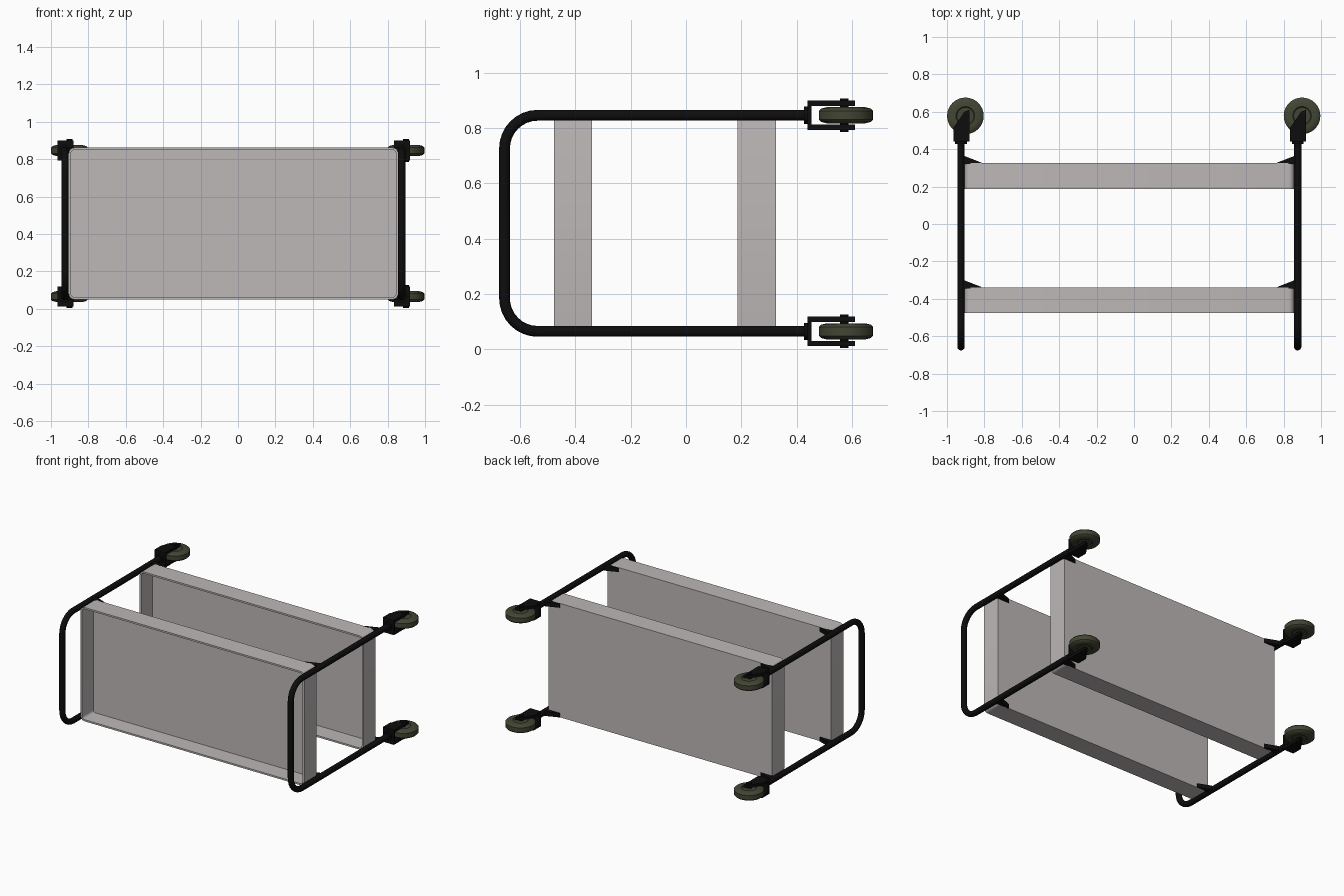
import bpy, bmesh, math

if "Cube" in bpy.data.objects:
    bpy.data.objects.remove(bpy.data.objects["Cube"])


def material(name, rgb):
    m = bpy.data.materials.new(name)
    m.use_nodes = True
    m.diffuse_color = (*rgb, 1)
    m.node_tree.nodes["Principled BSDF"].inputs["Base Color"].default_value = (*rgb, 1)
    return m


STEEL = material("pale grey steel", (0.51, 0.48, 0.475))
BLACK = material("black metal", (0.004, 0.004, 0.004))
RUBBER = material("olive rubber", (0.055, 0.06, 0.034))

LEFT_X, RIGHT_X = 0.875, -0.925      # side frame centres
LOW_Z, HIGH_Z = 0.065, 0.846         # tube heights
TUBE = 0.02


def finish(name, bm, mat, smooth=True):
    bmesh.ops.recalc_face_normals(bm, faces=bm.faces[:])
    mesh = bpy.data.meshes.new(name)
    bm.to_mesh(mesh)
    bm.free()
    mesh.materials.append(mat)
    ob = bpy.data.objects.new(name, mesh)
    bpy.context.collection.objects.link(ob)
    if smooth:
        bpy.ops.object.select_all(action="DESELECT")
        bpy.context.view_layer.objects.active = ob
        ob.select_set(True)
        bpy.ops.object.shade_smooth_by_angle(angle=math.radians(35))
    return ob


def skin(bm, rings):
    """Bridge rings of points and cap both ends."""
    loops = [[bm.verts.new(p) for p in ring] for ring in rings]
    n = len(loops[0])
    for a, b in zip(loops, loops[1:]):
        for i in range(n):
            j = (i + 1) % n
            bm.faces.new((a[i], a[j], b[j], b[i]))
    bm.faces.new(loops[0])
    bm.faces.new(loops[-1])


def prism(bm, outline, z0, z1):
    skin(bm, [[(x, y, z) for x, y in outline] for z in (z0, z1)])


def circle(r, n):
    return [(r * math.cos(math.tau * i / n), r * math.sin(math.tau * i / n)) for i in range(n)]


# U-shaped side frames
def side_frame(name, x):
    front, back, r = -0.656, 0.44, 0.12
    path = [(back, LOW_Z, 0)]
    for cz, start in ((LOW_Z + r, 270), (HIGH_Z - r, 180)):
        for i in range(9):
            a = math.radians(start - 90 * i / 8)
            path.append((front + r + r * math.cos(a), cz + r * math.sin(a), a))
    path.append((back, HIGH_Z, 0))
    rings = []
    for k, (y, z, a) in enumerate(path):
        if k in (0, len(path) - 1):
            a = math.radians(270 if k == 0 else 90)
        rings.append([(x + u, y + v * math.cos(a), z + v * math.sin(a)) for u, v in circle(TUBE, 14)])
    bm = bmesh.new()
    skin(bm, rings)
    finish(name, bm, BLACK)


# Open trays with rounded corners and a thin rim
def rounded_rect(inset, y):
    x0, x1, z0, z1, r = -0.905 + inset, 0.856 - inset, 0.05 + inset, 0.861 - inset, 0.03 - inset
    pts = []
    for q, (cx, cz) in enumerate(((x1 - r, z1 - r), (x0 + r, z1 - r), (x0 + r, z0 + r), (x1 - r, z0 + r))):
        for i in range(6):
            a = math.radians(90 * q + 18 * i)
            pts.append((cx + r * math.cos(a), y, cz + r * math.sin(a)))
    return pts


def tray(name, y0, y1):
    t = 0.012
    bm = bmesh.new()
    skin(bm, [rounded_rect(0, y1), rounded_rect(0, y0), rounded_rect(t, y0), rounded_rect(t, y1 - t)])
    finish(name, bm, STEEL)


# Triangular gussets joining a tray to the frames
def gussets(name, y):
    bm = bmesh.new()
    for x, s in ((RIGHT_X, 1), (LEFT_X, -1)):
        for z in (LOW_Z, HIGH_Z):
            prism(bm, [(x, y - 0.005), (x + s * 0.11, y - 0.005), (x + s * 0.11, y + 0.003),
                       (x + s * 0.02, y + 0.038), (x, y + 0.038)], z - 0.015, z + 0.015)
    finish(name, bm, BLACK, smooth=False)


# Casters: swivel collar, fork, axle and wheel
def caster(label, x, z):
    bm = bmesh.new()
    skin(bm, [[(x + u, y, z + v) for u, v in circle(0.031, 16)] for y in (0.427, 0.452)])
    plate = [(-0.04, 0.44), (0.045, 0.44), (0.045, 0.61), (0.018, 0.6), (-0.04, 0.515)]
    for s in (-1, 1):
        prism(bm, [(x + u, y) for u, y in plate], z + s * 0.034, z + s * 0.053)
    web = [(-0.04, 0.44), (0.045, 0.44), (0.045, 0.453), (-0.04, 0.453)]
    prism(bm, [(x + u, y) for u, y in web], z - 0.04, z + 0.04)
    ax, ay = x + 0.0235, 0.578
    prism(bm, [(ax + u, ay + v - 0.006) for u, v in circle(0.016, 10)], z - 0.061, z + 0.061)
    finish(label + "_caster_fork", bm, BLACK)

    bm = bmesh.new()
    profile = [(0.045, -0.024), (0.05, -0.029), (0.07, -0.029), (0.09, -0.024), (0.098, -0.016)]
    profile += [(r, -h) for r, h in reversed(profile)]
    skin(bm, [[(ax + u, ay + v, z + h) for u, v in circle(r, 32)] for r, h in profile])
    finish(label + "_caster_wheel", bm, RUBBER)


for side, x in (("left", LEFT_X), ("right", RIGHT_X)):
    side_frame(side + "_frame", x)
    for level, z in (("lower", LOW_Z), ("upper", HIGH_Z)):
        caster(side + "_" + level, x, z)
for label, y0, y1 in (("front", -0.477, -0.34), ("rear", 0.187, 0.325)):
    tray(label + "_tray", y0, y1)
    gussets(label + "_tray_gussets", y1)
